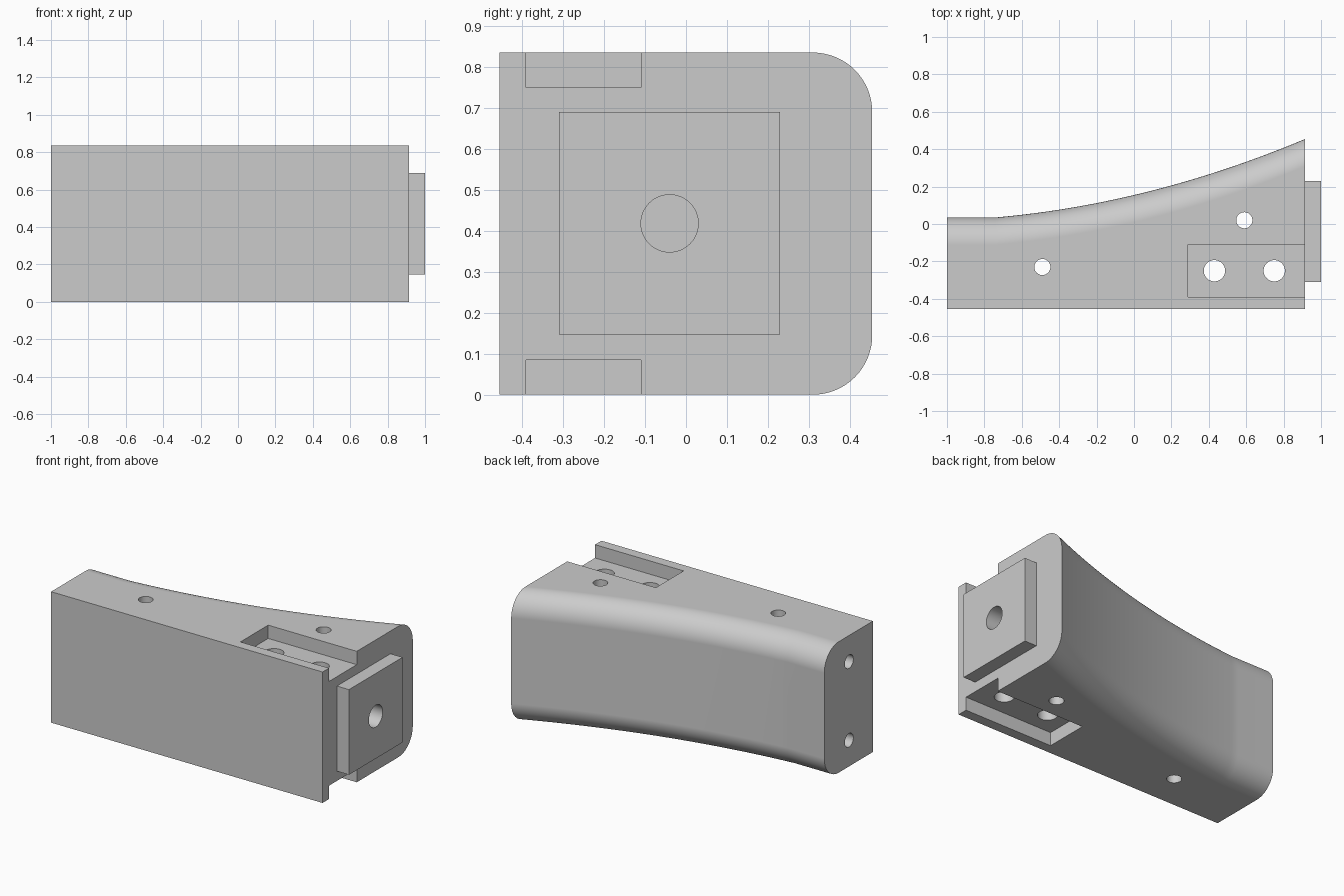
import bpy, bmesh, math
from mathutils import Matrix, Vector

cube = bpy.data.objects.get("Cube")
if cube:
    bpy.data.objects.remove(cube, do_unlink=True)

HEIGHT, FRONT, LEFT_END, RIGHT_END = 0.835, -0.455, -1.0, 0.915
FILLET, ARC_STEPS, CURVE_STEPS = 0.145, 16, 32

gray = bpy.data.materials.new("light_gray")
gray.use_nodes = True
gray.diffuse_color = (0.6, 0.6, 0.6, 1)
gray.node_tree.nodes["Principled BSDF"].inputs["Base Color"].default_value = (0.6, 0.6, 0.6, 1)


def make_object(name, bm):
    bmesh.ops.recalc_face_normals(bm, faces=bm.faces)
    mesh = bpy.data.meshes.new(name)
    bm.to_mesh(mesh)
    bm.free()
    mesh.materials.append(gray)
    obj = bpy.data.objects.new(name, mesh)
    bpy.context.collection.objects.link(obj)
    return obj


def box(name, low, high):
    low, high = Vector(low), Vector(high)
    bm = bmesh.new()
    matrix = Matrix.Translation((low + high) / 2) @ Matrix.Diagonal((*(high - low), 1))
    bmesh.ops.create_cube(bm, size=1, matrix=matrix)
    return make_object(name, bm)


def cylinder(name, start, end, radius):
    start, end = Vector(start), Vector(end)
    axis = end - start
    turn = axis.to_track_quat("Z", "Y").to_matrix().to_4x4()
    bm = bmesh.new()
    bmesh.ops.create_cone(bm, cap_ends=True, segments=48, radius1=radius, radius2=radius,
                          depth=axis.length, matrix=Matrix.Translation((start + end) / 2) @ turn)
    return make_object(name, bm)


def cut(target, cutters):
    bpy.context.view_layer.objects.active = target
    for cutter in cutters:
        cutter.hide_render = True
        mod = target.modifiers.new("cut", "BOOLEAN")
        mod.operation, mod.solver, mod.object = "DIFFERENCE", "EXACT", cutter
        bpy.ops.object.modifier_apply(modifier=mod.name)


def back_edge(x):
    t = max(0, x + 0.74)
    return 0.035 + 0.088 * t + 0.1 * t * t


def section(x):
    # Rectangle with its two rear corners rounded
    back = back_edge(x)
    points = [(x, FRONT, HEIGHT), (x, FRONT, 0)]
    for z, first in ((FILLET, -90), (HEIGHT - FILLET, 0)):
        for i in range(ARC_STEPS + 1):
            a = math.radians(first + 90 * i / ARC_STEPS)
            points.append((x, back - FILLET + FILLET * math.cos(a), z + FILLET * math.sin(a)))
    return points


# Body: rounded section swept along the flared back
bm = bmesh.new()
stations = [LEFT_END] + [-0.74 + (RIGHT_END + 0.74) * i / CURVE_STEPS for i in range(CURVE_STEPS + 1)]
rings = [[bm.verts.new(p) for p in section(x)] for x in stations]
for ring, following in zip(rings, rings[1:]):
    for i in range(len(ring)):
        j = (i + 1) % len(ring)
        bm.faces.new((ring[i], ring[j], following[j], following[i]))
bm.faces.new(rings[0])
bm.faces.new(rings[-1])
bmesh.ops.recalc_face_normals(bm, faces=bm.faces)
flat = [f for f in bm.faces if abs(f.normal.z) > 0.99999 or f.normal.y < -0.99]
bmesh.ops.dissolve_limit(bm, angle_limit=0.001, verts=[], edges=list({e for f in flat for e in f.edges}))
body = make_object("body", bm)

# End pad
pad = box("end_pad", (RIGHT_END, -0.31, 0.147), (1.0, 0.23, 0.69))

# Open-ended slots above and below
cutters = [box("top_slot_cutter", (0.29, -0.39, HEIGHT - 0.085), (1.1, -0.11, 1.0)),
           box("bottom_slot_cutter", (0.29, -0.39, -0.2), (1.1, -0.11, 0.085))]
# Vertical through holes
for x, y, radius in ((-0.49, -0.23, 0.043), (0.59, 0.02, 0.043), (0.43, -0.25, 0.057), (0.75, -0.25, 0.057)):
    cutters.append(cylinder("vertical_hole_cutter", (x, y, -0.2), (x, y, 1.1), radius))
# Blind holes in the narrow end
for z in (0.167, 0.668):
    cutters.append(cylinder("end_hole_cutter", (-1.1, -0.215, z), (-0.46, -0.215, z), 0.043))
# Blind hole through the pad
pad_hole = cylinder("pad_hole_cutter", (0.5, -0.04, 0.418), (1.1, -0.04, 0.418), 0.07)

cut(body, cutters + [pad_hole])
cut(pad, [pad_hole])
for cutter in cutters + [pad_hole]:
    bpy.data.objects.remove(cutter, do_unlink=True)

# Smooth curved faces, keep the edges crisp
for obj in (body, pad):
    bpy.ops.object.select_all(action="DESELECT")
    obj.select_set(True)
    bpy.context.view_layer.objects.active = obj
    bpy.ops.object.shade_smooth_by_angle(angle=math.radians(30))
    weighted = obj.modifiers.new("weighted_normals", "WEIGHTED_NORMAL")
    weighted.keep_sharp = True
